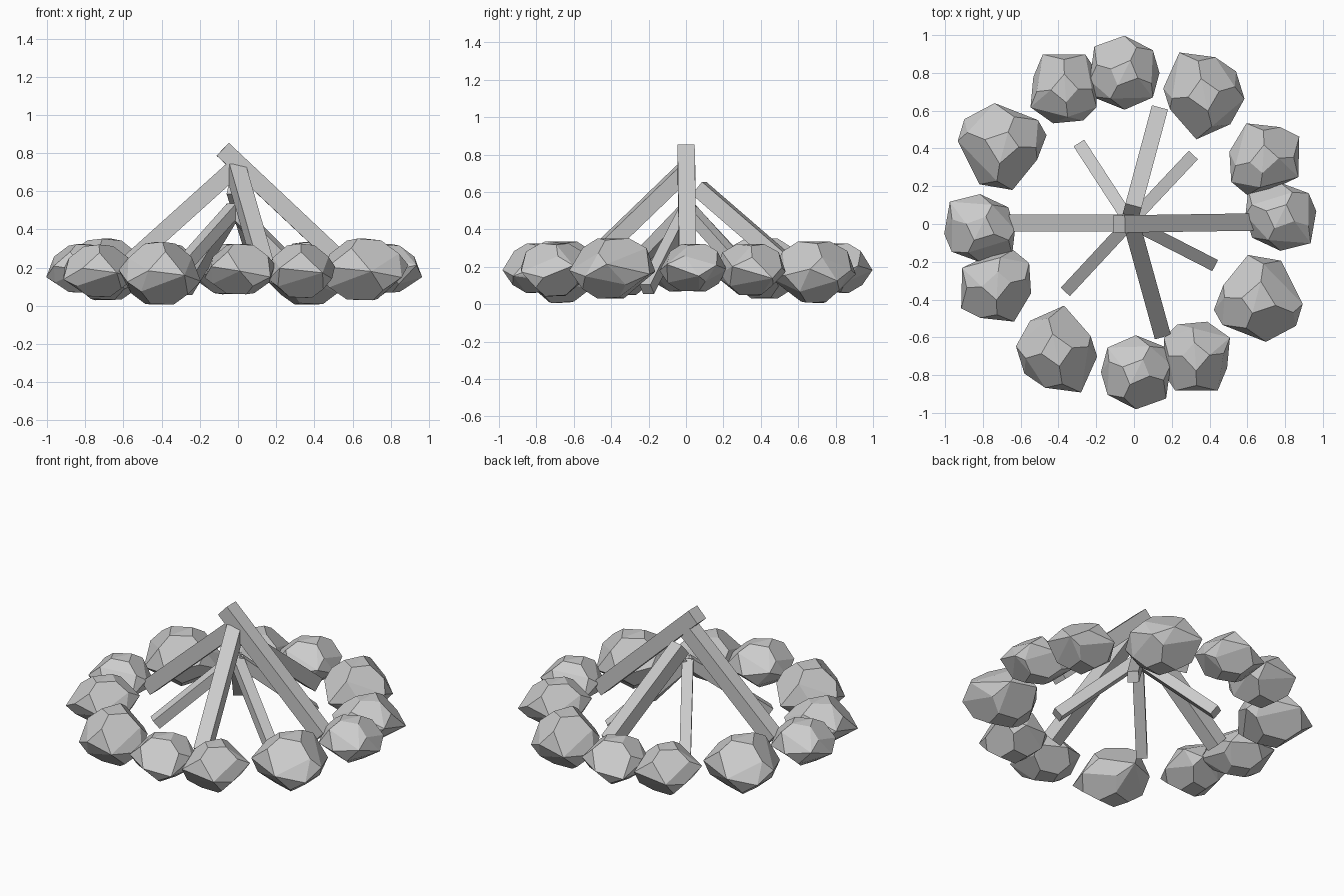
import bpy, bmesh, math
from mathutils import Vector, Matrix

if "Cube" in bpy.data.objects:
    bpy.data.objects.remove(bpy.data.objects["Cube"])

grey = bpy.data.materials.new("plain grey")
grey.use_nodes = True
grey.diffuse_color = (0.6, 0.6, 0.6, 1)
grey.node_tree.nodes["Principled BSDF"].inputs["Base Color"].default_value = (0.6, 0.6, 0.6, 1)


def finish(bm, name):
    bmesh.ops.recalc_face_normals(bm, faces=bm.faces)
    mesh = bpy.data.meshes.new(name)
    bm.to_mesh(mesh)
    bm.free()
    mesh.materials.append(grey)
    obj = bpy.data.objects.new(name, mesh)
    bpy.context.collection.objects.link(obj)
    return obj


def log(name, top, foot, width):
    """Square beam running from top to foot with two level edges."""
    top, foot = Vector(top), Vector(foot)
    along = (foot - top).normalized()
    side = along.cross(Vector((0, 0, 1))).normalized()
    up = side.cross(along)
    turn = Matrix((side, along, up)).transposed().to_4x4()
    bm = bmesh.new()
    size = Matrix.Diagonal((width, (foot - top).length, width, 1))
    bmesh.ops.create_cube(bm, size=1, matrix=Matrix.Translation((top + foot) / 2) @ turn @ size)
    return finish(bm, name)


def stone(name, outline, half_height, place):
    """Faceted stone: a hull around a waist outline with smaller rings above and below."""
    waist = [Vector((x, y, 0)) for x, y in outline]
    count = len(waist)
    points = []
    for i, p in enumerate(waist):
        points.append(p + Vector((0, 0, 0.035 * math.sin(i * 2.4) - 0.01)))
    for sign, start in ((1, 0), (-1, 1)):
        for i in range(start, count, 2):
            middle = (waist[i] + waist[(i + 1) % count]) / 2
            lean = 0.1 * math.cos(i * 1.7)
            points.append(middle * 0.85 + Vector((0, 0, sign * half_height * (0.58 + lean))))
            points.append(middle * 0.42 + Vector((0, 0, sign * half_height * (0.95 + lean / 3))))
    bm = bmesh.new()
    verts = [bm.verts.new(p) for p in points]
    bmesh.ops.convex_hull(bm, input=verts)
    loose = [v for v in bm.verts if not v.link_faces]
    bmesh.ops.delete(bm, geom=loose, context='VERTS')
    bmesh.ops.dissolve_limit(bm, angle_limit=math.radians(11), verts=bm.verts, edges=bm.edges)
    bm.transform(place)
    return finish(bm, name)


# Half a ring of stones: waist outline, half height, position
half_ring = {
    "left_large_stone": ([(-.04, .23), (.19, .14), (.235, .06), (.185, -.07), (.055, -.23),
                          (-.12, -.2), (-.235, .03), (-.2, .145)], .165, (-.678, .402, .19)),
    "left_blocky_stone": ([(-.115, .18), (.11, .18), (.17, .09), (.17, -.1), (.1, -.17),
                           (-.06, -.185), (-.18, -.1), (-.165, .06)], .145, (-.348, .71, .183)),
    "left_pointed_stone": ([(0, .197), (.15, .12), (.185, 0), (.15, -.13), (0, -.195),
                            (-.175, -.125), (-.185, -.04), (-.16, .14)], .135, (-.03, .792, .192)),
    "right_large_stone": ([(-.13, .23), (.06, .205), (.17, .13), (.215, -.015), (.14, -.15),
                           (-.04, -.23), (-.18, -.07), (-.215, .04)], .168, (.39, .67, .17)),
    "right_blocky_stone": ([(-.095, .19), (.085, .17), (.185, .12), (.18, -.095), (.04, -.16),
                            (-.09, -.19), (-.175, -.12), (-.185, .04)], .14, (.71, .335, .183)),
    "right_pointed_stone": ([(0, .18), (.15, .125), (.19, .03), (.16, -.14), (0, -.18),
                             (-.15, -.11), (-.185, .01), (-.17, .14)], .13, (.795, .03, .195)),
}

# The other half is the same set turned half way round
centre = Matrix.Translation((-0.02, 0.008, 0))
for side, angle in (("back", 0), ("front", math.pi)):
    turn = Matrix.Rotation(angle, 4, 'Z')
    for name, (outline, half, spot) in half_ring.items():
        stone(f"{side}_{name}", outline, half, centre @ turn @ Matrix.Translation(spot))

# Four thick logs leaning together
log("right_thick_log", (-.08, 0, .82), (.6, .01, .18), .092)
log("left_thick_log", (-.03, .005, .71), (-.63, .005, .17), .092)
log("front_thick_log", (-.01, -.01, .71), (.145, -.57, .17), .088)
log("back_thick_log", (-.01, .07, .62), (.13, .59, .17), .088)

# Four thin logs inside them
feet = [(-.28, .41, .08), (.3, .35, .13), (.41, -.21, .08), (-.35, -.345, .14)]
for number, foot in enumerate(feet):
    log(f"thin_log_{number + 1}", (-.02, .01, .51), foot, .066)
